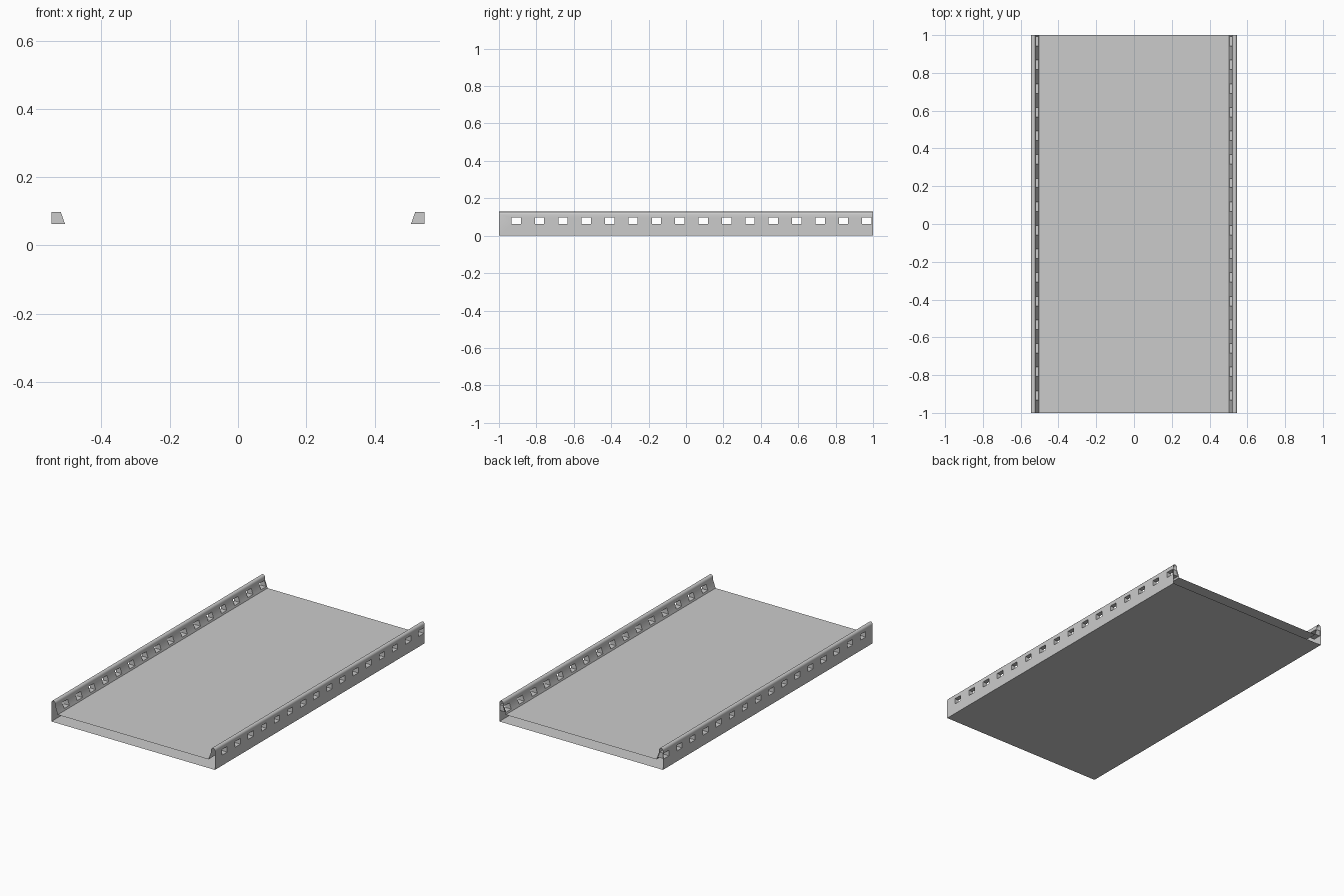
import bpy, bmesh, math

if "Cube" in bpy.data.objects:
    bpy.data.objects.remove(bpy.data.objects["Cube"])

# Hollow tray cross-section: right half, then mirrored
right = [(0.546, 0.0), (0.546, 0.114)]
right += [(0.533 + 0.013 * math.cos(math.radians(a)), 0.114 + 0.014 * math.sin(math.radians(a)))
          for a in (30, 60, 90, 120, 150, 180)]
right += [(0.519, 0.097), (0.503, 0.052)]
profile = right + [(-x, z) for x, z in reversed(right)]


def make_object(name, bm):
    bmesh.ops.recalc_face_normals(bm, faces=bm.faces)
    mesh = bpy.data.meshes.new(name)
    bm.to_mesh(mesh)
    bm.free()
    obj = bpy.data.objects.new(name, mesh)
    bpy.context.collection.objects.link(obj)
    return obj


# Tray body: extruded section along y
bm = bmesh.new()
face = bm.faces.new([bm.verts.new((x, -1, z)) for x, z in profile])
ext = bmesh.ops.extrude_face_region(bm, geom=[face])
for v in [g for g in ext["geom"] if isinstance(g, bmesh.types.BMVert)]:
    v.co.y = 1
if not face.is_valid or len([f for f in bm.faces if all(v.co.y < -0.9 for v in f.verts)]) == 0:
    bm.faces.new([v for v in bm.verts if v.co.y < 0])
tray = make_object("perforated_tray", bm)

# Slot cutters: a row of 16 along each rail
bm = bmesh.new()
for side in (-1, 1):
    for i in range(16):
        box = bmesh.ops.create_cube(bm, size=1)["verts"]
        bmesh.ops.scale(bm, vec=(0.09, 0.05, 0.034), verts=box)
        bmesh.ops.translate(bm, vec=(side * 0.53, -0.908 + i * 0.125, 0.080), verts=box)
cutter = make_object("slot_cutter", bm)
cutter.hide_render = True

mod = tray.modifiers.new("slots", "BOOLEAN")
mod.operation = "DIFFERENCE"
mod.solver = "EXACT"
mod.object = cutter
bpy.context.view_layer.objects.active = tray
tray.select_set(True)
bpy.ops.object.modifier_apply(modifier=mod.name)
bpy.data.objects.remove(cutter, do_unlink=True)

# Open both ends so the hollow inside shows
bm = bmesh.new()
bm.from_mesh(tray.data)
ends = [f for f in bm.faces if all(abs(abs(v.co.y) - 1) < 1e-4 for v in f.verts)
        and abs(f.normal.y) > 0.9]
bmesh.ops.delete(bm, geom=ends, context="FACES_ONLY")
bm.to_mesh(tray.data)
bm.free()
bpy.ops.object.shade_smooth_by_angle(angle=math.radians(35))
